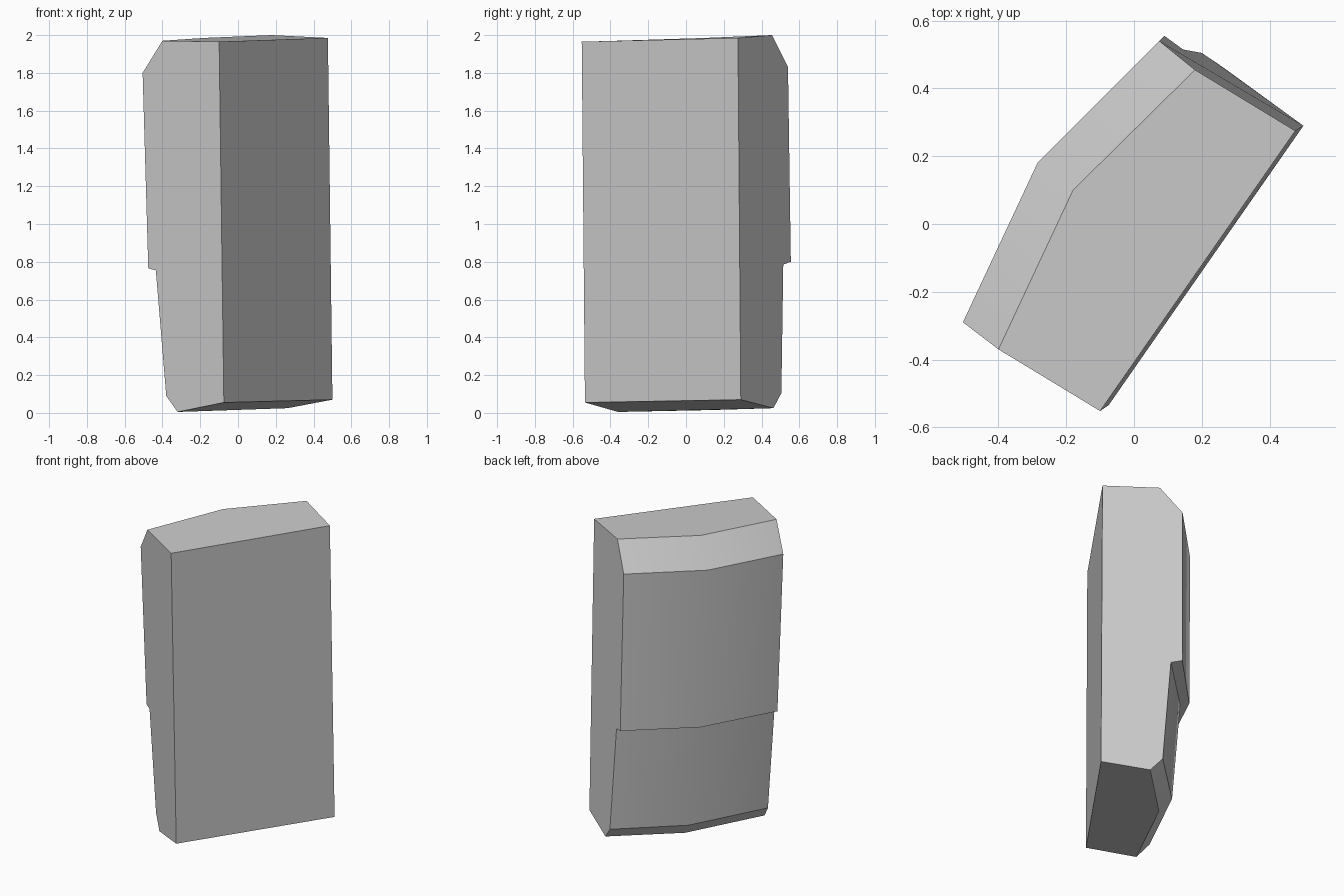
import bpy
import bmesh
from mathutils import Vector

if "Cube" in bpy.data.objects:
    bpy.data.objects.remove(bpy.data.objects["Cube"])

# Bowed-side profiles from top to bottom: top rim, upper bevel, lip,
# lip underside, lower bevel, bottom rim
left = [(-.40, -.37, 1.97), (-.505, -.29, 1.80), (-.475, -.272, .765),
        (-.435, -.298, .755), (-.38, -.309, .09), (-.32, -.36, .005)]
middle = [(-.18, .10, 1.985), (-.285, .18, 1.815), (-.254, .211, .785),
          (-.209, .18, .77), (-.145, .18, .10), (-.085, .13, .015)]
right = [(.18, .455, 2.0), (.075, .54, 1.83), (.09, .555, .80),
         (.145, .515, .785), (.20, .505, .105), (.262, .463, .025)]
# Flat side corners, top then bottom
flat_left = [(-.10, -.552, 1.965), (-.075, -.535, .055)]
flat_right = [(.476, .275, 1.985), (.50, .29, .07)]

bm = bmesh.new()


def add(points):
    return [bm.verts.new(Vector(p)) for p in points]


L, M, R, FL, FR = map(add, (left, middle, right, flat_left, flat_right))

# Bowed side: strips between neighbouring profiles
for a, b in ((L, M), (M, R)):
    for i in range(5):
        bm.faces.new((a[i], a[i + 1], b[i + 1], b[i]))
# Top, bottom, flat side and both ends
bm.faces.new((FL[0], FR[0], R[0], M[0], L[0]))
bm.faces.new((FL[1], L[5], M[5], R[5], FR[1]))
bm.faces.new((FL[0], FL[1], FR[1], FR[0]))
bm.faces.new([FL[0]] + L + [FL[1]])
bm.faces.new([FR[0], FR[1]] + R[::-1])
bmesh.ops.recalc_face_normals(bm, faces=bm.faces)

mesh = bpy.data.meshes.new("block")
bm.to_mesh(mesh)
bm.free()
block = bpy.data.objects.new("bowed_block", mesh)
bpy.context.collection.objects.link(block)

# Plain grey finish
grey = bpy.data.materials.new("light grey")
grey.diffuse_color = (.6, .6, .6, 1)
grey.use_nodes = True
grey.node_tree.nodes["Principled BSDF"].inputs["Base Color"].default_value = grey.diffuse_color
mesh.materials.append(grey)

# Soft shading over the bow, crisp bevels
bpy.context.view_layer.objects.active = block
block.select_set(True)
bpy.ops.object.shade_smooth_by_angle(angle=.42)
